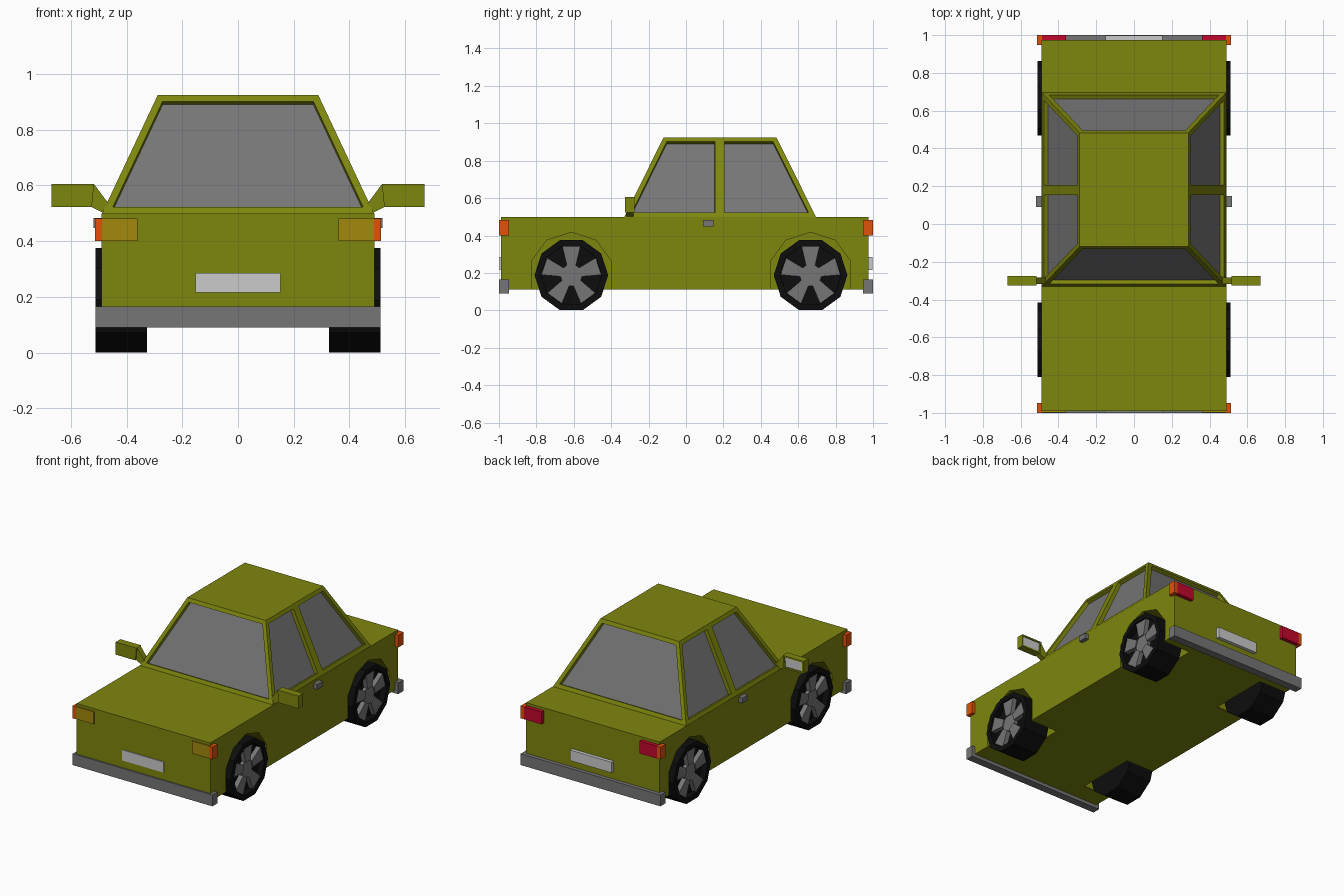
import bpy, bmesh
from math import sin, cos, radians

if "Cube" in bpy.data.objects:
    bpy.data.objects.remove(bpy.data.objects["Cube"])


def material(name, rgb):
    m = bpy.data.materials.new(name)
    m.diffuse_color = (*rgb, 1)
    m.use_nodes = True
    m.node_tree.nodes["Principled BSDF"].inputs["Base Color"].default_value = m.diffuse_color
    return m


PAINT = material("olive_paint", (0.208, 0.238, 0.004))
GLASS = material("window_grey", (0.182, 0.182, 0.182))
RUBBER = material("rubber_black", (0.004, 0.004, 0.004))
METAL = material("metal_grey", (0.182, 0.182, 0.182))
PLATE = material("plate_grey", (0.6, 0.6, 0.6))
ORANGE = material("indicator_orange", (0.75, 0.085, 0.003))
YELLOW = material("headlight_amber", (0.36, 0.25, 0.004))
RED = material("tail_red", (0.55, 0.002, 0.025))


def finish(name, bm, *mats):
    bmesh.ops.recalc_face_normals(bm, faces=bm.faces[:])
    me = bpy.data.meshes.new(name)
    bm.to_mesh(me)
    bm.free()
    for m in mats:
        me.materials.append(m)
    ob = bpy.data.objects.new(name, me)
    bpy.context.collection.objects.link(ob)
    return ob


def prism_mesh(points, d0, d1, axis):
    """Extrude a 2D outline along x (points are y,z) or y (points are x,z)."""
    bm = bmesh.new()
    place = (lambda p, d: (d, p[0], p[1])) if axis == "x" else (lambda p, d: (p[0], d, p[1]))
    a = [bm.verts.new(place(p, d0)) for p in points]
    b = [bm.verts.new(place(p, d1)) for p in points]
    n = len(points)
    bm.faces.new(a)
    bm.faces.new(b[::-1])
    for i in range(n):
        bm.faces.new((a[i], b[i], b[(i + 1) % n], a[(i + 1) % n]))
    bmesh.ops.recalc_face_normals(bm, faces=bm.faces[:])
    bm.normal_update()
    return bm


def prism(name, points, d0, d1, mat, axis="x"):
    return finish(name, prism_mesh(points, d0, d1, axis), mat)


def box(name, x0, x1, y0, y1, z0, z1, mat):
    return prism(name, [(y0, z0), (y1, z0), (y1, z1), (y0, z1)], x0, x1, mat)


def ring(cy, cz, r, n, start=0):
    return [(cy + r * cos(radians(start + 360 * i / n)),
             cz + r * sin(radians(start + 360 * i / n))) for i in range(n)]


def recess(bm, faces, border, depth):
    bmesh.ops.inset_individual(bm, faces=faces, thickness=border, use_even_offset=True)
    bmesh.ops.inset_individual(bm, faces=faces, thickness=0.0005, depth=-depth, use_even_offset=True)


# Lower body
body = box("body", -0.49, 0.49, -0.99, 0.975, 0.112, 0.50, PAINT)

# Cabin: tapered block with recessed windows, side split at the door pillar
bm = bmesh.new()
low = [(-0.488, -0.33), (0.488, -0.33), (0.488, 0.695), (-0.488, 0.695)]
top = [(-0.288, -0.12), (0.288, -0.12), (0.288, 0.483), (-0.288, 0.483)]
lo = [bm.verts.new((x, y, 0.50)) for x, y in low]
hi = [bm.verts.new((x, y, 0.925)) for x, y in top]
bm.faces.new(lo[::-1])
bm.faces.new(hi)
for i in range(4):
    j = (i + 1) % 4
    bm.faces.new((lo[i], lo[j], hi[j], hi[i]))
bmesh.ops.bisect_plane(bm, geom=bm.verts[:] + bm.edges[:] + bm.faces[:],
                       plane_co=(0, 0.18, 0), plane_no=(0, 1, 0))
bm.normal_update()
windows = [f for f in bm.faces if abs(f.normal.z) < 0.9]
recess(bm, windows, 0.026, 0.025)
for f in windows:
    f.material_index = 1
finish("cabin", bm, PAINT, GLASS)

# Bumpers and plates at both ends
for end, y0, y1, p0, p1 in (("front", -1.0, -0.947, -0.996, -0.98),
                            ("rear", 0.947, 1.0, 0.97, 0.998)):
    box(end + "_bumper", -0.512, 0.512, y0, y1, 0.09, 0.165, METAL)
    box(end + "_plate", -0.152, 0.152, p0, p1, 0.215, 0.285, PLATE)

WHEEL_Z = 0.188
for s, side in ((-1, "left"), (1, "right")):
    # Lights
    for end, y0, y1, l0, l1, mat in (("front", -1.0, -0.947, -0.998, -0.98, YELLOW),
                                     ("rear", 0.947, 1.0, 0.965, 1.0, RED)):
        box(f"{end}_{side}_indicator", s * 0.488, s * 0.513, y0, y1, 0.40, 0.482, ORANGE)
        box(f"{end}_{side}_light", s * 0.36, s * 0.488, l0, l1, 0.40, 0.482, mat)

    # Door handle
    box(side + "_door_handle", s * 0.485, s * 0.518, 0.09, 0.148, 0.448, 0.483, METAL)

    # Wing mirror: tapered arm, housing and recessed glass
    arm = [(0.465, 0.535), (0.485, 0.502), (0.525, 0.522), (0.517, 0.605)]
    prism(side + "_mirror_arm", [(s * x, z) for x, z in arm], -0.318, -0.282, PAINT, "y")
    housing = [(0.525, 0.522), (0.67, 0.522), (0.67, 0.605), (0.517, 0.605)]
    bm = prism_mesh([(s * x, z) for x, z in housing], -0.325, -0.275, "y")
    back = [f for f in bm.faces if f.normal.y > 0.9]
    recess(bm, back, 0.01, 0.006)
    back[0].material_index = 1
    finish(side + "_mirror", bm, PAINT, PLATE)

    for end, wy in (("front", -0.613), ("rear", 0.666)):
        tag = f"{end}_{side}"
        # Wheel arch cut into the body
        cutter = prism(tag + "_arch_cutter", ring(wy, 0.192, 0.225, 10, 18),
                       s * 0.285, s * 0.60, PAINT)
        cutter.hide_render = True
        cutter.display_type = "WIRE"
        mod = body.modifiers.new(tag + "_arch", "BOOLEAN")
        mod.operation = "DIFFERENCE"
        mod.object = cutter

        # Ten-sided tyre with a dished outer face
        bm = prism_mesh(ring(wy, WHEEL_Z, 0.197, 10), s * 0.327, s * 0.512, "x")
        recess(bm, [f for f in bm.faces if f.normal.x * s > 0.9], 0.033, 0.04)
        finish(tag + "_tyre", bm, RUBBER)

        # Hub and five flared spokes
        prism(tag + "_hub", ring(wy, WHEEL_Z, 0.06, 10), s * 0.465, s * 0.495, METAL)
        for k in range(5):
            a = radians(90 + 72 * k)
            blade = [(0.05, -0.024), (0.153, -0.048), (0.153, 0.048), (0.05, 0.024)]
            pts = [(wy + r * cos(a) - w * sin(a), WHEEL_Z + r * sin(a) + w * cos(a))
                   for r, w in blade]
            prism(f"{tag}_spoke_{k + 1}", pts, s * 0.465, s * 0.503, METAL)
